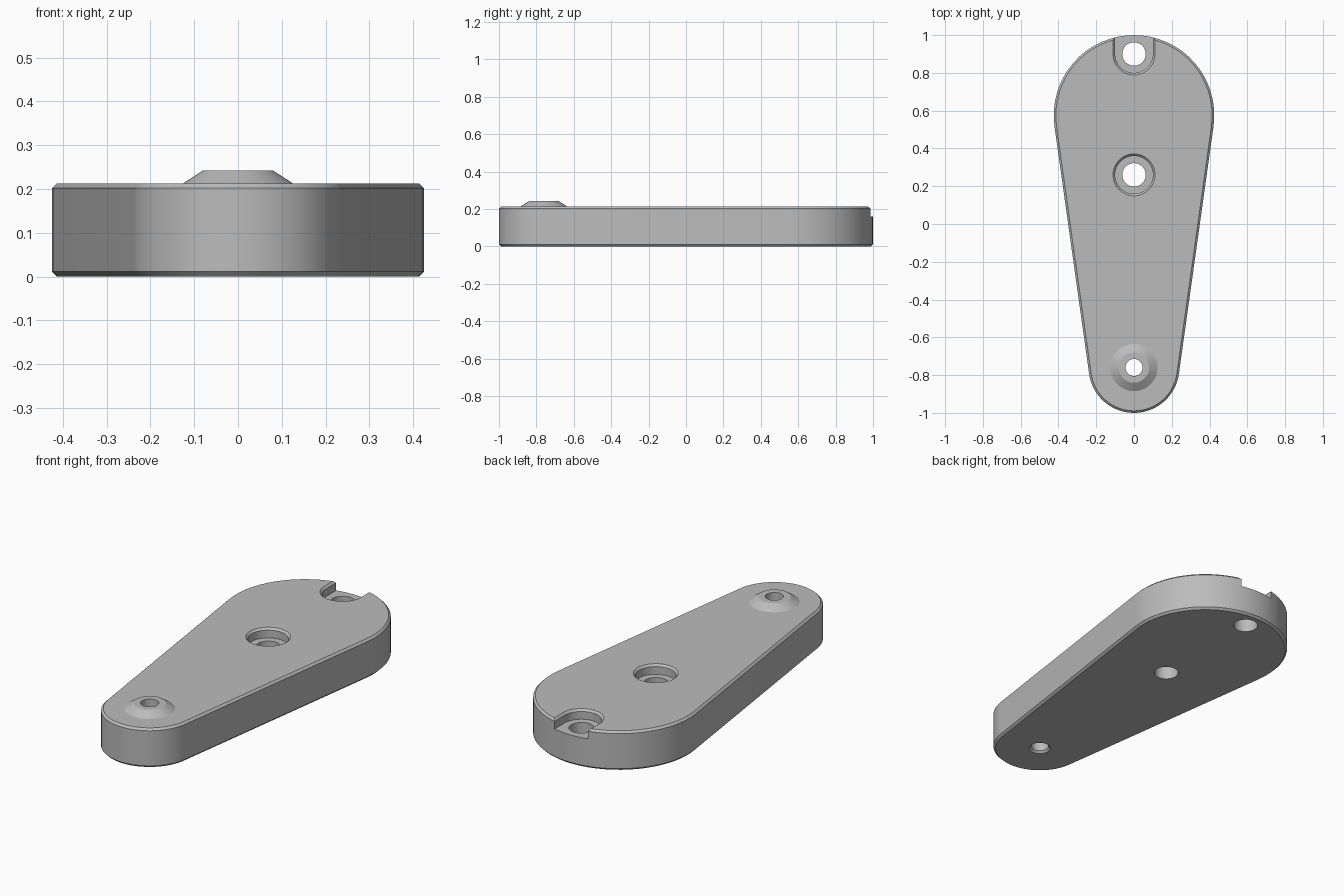
import bpy
import bmesh
import math

cube = bpy.data.objects.get("Cube")
if cube:
    bpy.data.objects.remove(cube, do_unlink=True)

grey = bpy.data.materials.new("plain grey")
grey.use_nodes = True
colour = (0.5, 0.5, 0.5, 1)
grey.diffuse_color = colour
grey.node_tree.nodes["Principled BSDF"].inputs["Base Color"].default_value = colour

TOP = 0.213
BEVEL = 0.011
STEPS = 32


def outline(y_a, r_a, y_b, r_b):
    """Tapered capsule around a back circle (a) and a front circle (b)."""
    tilt = math.asin((r_a - r_b) / (y_a - y_b))
    points = []
    for y, r, start, sweep in (
        (y_a, r_a, -tilt, math.pi + 2 * tilt),
        (y_b, r_b, math.pi + tilt, math.pi - 2 * tilt),
    ):
        for i in range(STEPS + 1):
            t = start + sweep * i / STEPS
            points.append((r * math.cos(t), y + r * math.sin(t)))
    return points


def circle(y, r):
    n = 2 * STEPS
    return [(r * math.cos(math.tau * i / n), y + r * math.sin(math.tau * i / n))
            for i in range(n)]


def loft(name, layers, cutter=True):
    """Closed solid through stacked (height, outline) layers."""
    bm = bmesh.new()
    rings = [[bm.verts.new((x, y, z)) for x, y in pts] for z, pts in layers]
    bm.faces.new(rings[0][::-1])
    bm.faces.new(rings[-1])
    n = len(rings[0])
    for low, high in zip(rings, rings[1:]):
        for i in range(n):
            j = (i + 1) % n
            bm.faces.new((low[i], low[j], high[j], high[i]))
    mesh = bpy.data.meshes.new(name)
    bm.to_mesh(mesh)
    bm.free()
    mesh.materials.append(grey)
    obj = bpy.data.objects.new(name, mesh)
    bpy.context.collection.objects.link(obj)
    obj.hide_render = cutter
    return obj


# Tapered plate with chamfered top and bottom edges
def plate_ring(inset):
    return outline(0.575, 0.425 - inset, -0.76, 0.24 - inset)


plate = loft("arm_plate", [
    (0, plate_ring(BEVEL)), (BEVEL, plate_ring(0)),
    (TOP - BEVEL, plate_ring(0)), (TOP, plate_ring(BEVEL))], cutter=False)

# Raised conical boss at the narrow end
boss = loft("boss", [(z, circle(-0.76, r)) for z, r in
                     ((0.15, 0.125), (TOP, 0.125), (0.242, 0.08))])

# Small bore through the boss, chamfered below
boss_bore = loft("boss_bore", [(z, circle(-0.76, r)) for z, r in
                               ((-0.01, 0.066), (BEVEL, 0.045), (0.3, 0.045))])

# Recess widths rising from the floor through a chamfered rim
recess = ((0.16, 0.1), (TOP - BEVEL, 0.1), (TOP, 0.111), (0.25, 0.148))
centre_recess = loft("centre_recess", [(z, circle(0.26, r)) for z, r in recess])
back_slot = loft("back_slot", [(z, outline(1.4, r, 0.9, r)) for z, r in recess])

# Straight bolt holes
bolt_holes = [loft(name, [(z, circle(y, 0.062)) for z in (-0.1, 0.3)])
              for name, y in (("centre_hole", 0.26), ("back_hole", 0.9))]

# Join the boss, then cut every opening
steps = [(boss, 'UNION')]
steps += [(c, 'DIFFERENCE') for c in (boss_bore, centre_recess, back_slot, *bolt_holes)]
for tool, operation in steps:
    mod = plate.modifiers.new(tool.name, 'BOOLEAN')
    mod.operation = operation
    mod.solver = 'EXACT'
    mod.object = tool

bpy.context.view_layer.update()
bpy.ops.object.select_all(action='DESELECT')
plate.select_set(True)
bpy.context.view_layer.objects.active = plate
for mod in list(plate.modifiers):
    bpy.ops.object.modifier_apply(modifier=mod.name)
for tool, _ in steps:
    bpy.data.objects.remove(tool, do_unlink=True)
bpy.ops.object.shade_smooth_by_angle(angle=math.radians(25))
